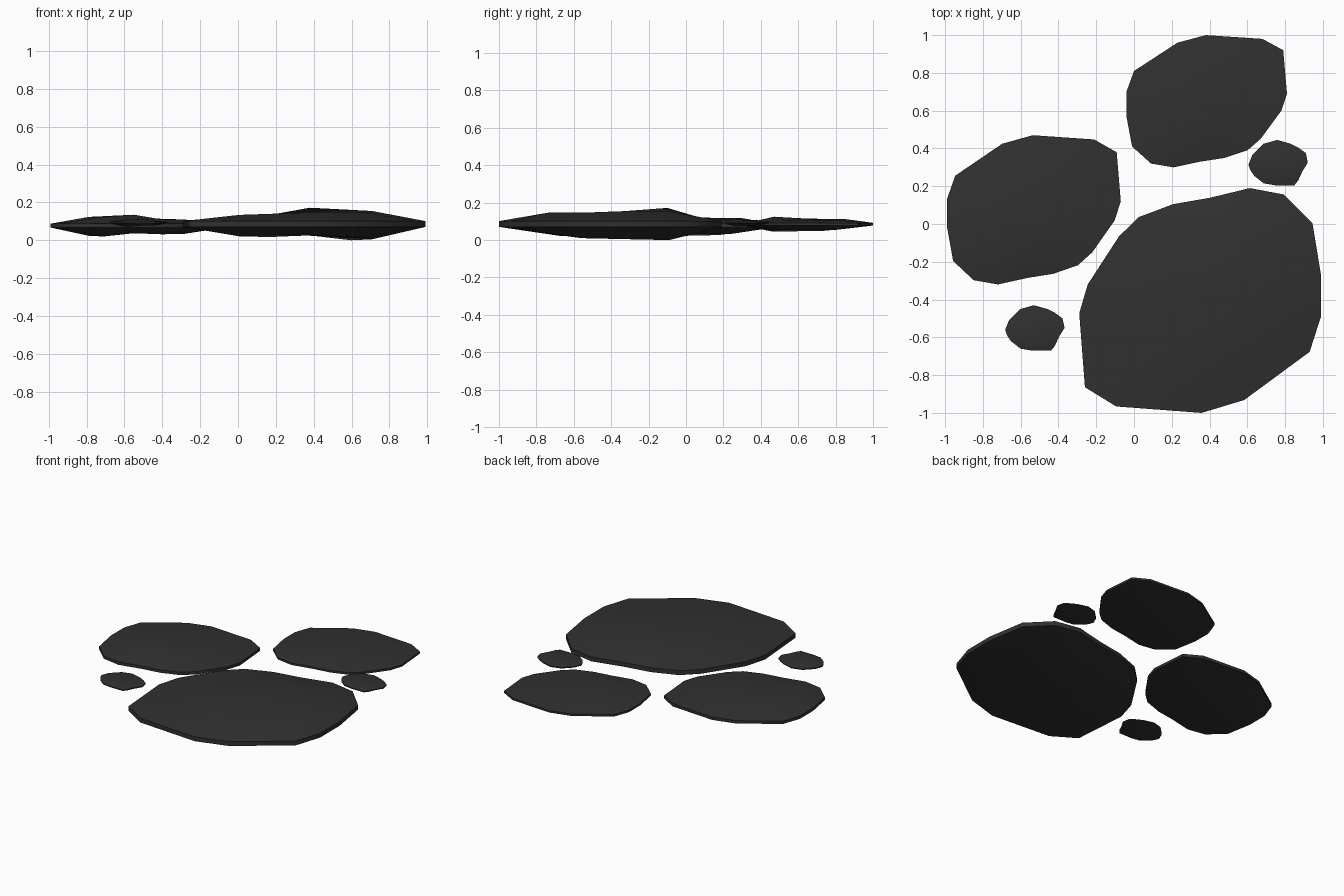
import bpy, bmesh, math

if "Cube" in bpy.data.objects:
    bpy.data.objects.remove(bpy.data.objects["Cube"])

# Plan outlines, 16 points clockwise from the left tip (list corners at 1, 5, 9, 13)
SLAB = [(-.04, .7), (0, .81), (.23, .96), (.38, 1), (.68, .98), (.79, .92), (.81, .69), (.78, .6),
        (.67, .45), (.6, .39), (.48, .35), (.35, .33), (.21, .3), (.09, .32), (-.01, .41), (-.04, .57)]
PEBBLE = [(-.68, -.56), (-.66, -.51), (-.63, -.48), (-.6, -.45), (-.53, -.43), (-.46, -.45),
          (-.42, -.47), (-.38, -.5), (-.37, -.55), (-.4, -.6), (-.42, -.645), (-.44, -.67),
          (-.54, -.67), (-.6, -.66), (-.65, -.62), (-.67, -.59)]

# Relative heights of the 3x3 inner points, rows from back to front
TOP = [(.85, .85, .78), (.9, .84, .78), (.9, 1, .78)]
BOTTOM = [(.06, .2, .12), (.03, .15, .12), (0, .15, .1)]
RIM_TOP, RIM_BOTTOM, INSET = .59, .41, .56

stone_mat = bpy.data.materials.new("dark_stone")
stone_mat.diffuse_color = (.03, .03, .03, 1)
stone_mat.use_nodes = True
stone_mat.node_tree.nodes["Principled BSDF"].inputs["Base Color"].default_value = stone_mat.diffuse_color


def normalise(pts):
    xs, ys = [p[0] for p in pts], [p[1] for p in pts]
    cx, cy = (max(xs) + min(xs)) / 2, (max(ys) + min(ys)) / 2
    hx, hy = (max(xs) - min(xs)) / 2, (max(ys) - min(ys)) / 2
    return [((x - cx) / hx, (y - cy) / hy) for x, y in pts]


def rim_index(i, j):
    """Outline index for a border cell of the 5x5 grid, None inside."""
    if i == 0:
        return 1 + j
    if j == 4:
        return 5 + i
    if i == 4:
        return 13 - j
    if j == 0:
        return (17 - i) % 16
    return None


def stone(name, outline, center, half, z0, height):
    rim = normalise(outline)
    bm = bmesh.new()

    def vert(u, v, w):
        return bm.verts.new((center[0] + half[0] * u, center[1] + half[1] * v, z0 + height * w))

    # Domed upper and lower skins sharing one outline
    borders = []
    for rim_w, inner in ((RIM_TOP, TOP), (RIM_BOTTOM, BOTTOM)):
        border = [vert(u, v, rim_w) for u, v in rim]
        grid = {}
        for i in range(5):
            for j in range(5):
                k = rim_index(i, j)
                if k is not None:
                    grid[i, j] = border[k]
                    continue
                if (i, j) == (2, 2):
                    u = v = 0
                else:
                    k = rim_index(2 + 2 * (i - 2), 2 + 2 * (j - 2))
                    u, v = rim[k][0] * INSET, rim[k][1] * INSET
                grid[i, j] = vert(u, v, inner[i - 1][j - 1])
        for i in range(4):
            for j in range(4):
                bm.faces.new((grid[i, j], grid[i + 1, j], grid[i + 1, j + 1], grid[i, j + 1]))
        borders.append(border)

    # Thin upright edge
    a, b = borders
    for k in range(16):
        n = (k + 1) % 16
        bm.faces.new((a[k], a[n], b[n], b[k]))
    bmesh.ops.recalc_face_normals(bm, faces=bm.faces)

    mesh = bpy.data.meshes.new(name)
    bm.to_mesh(mesh)
    bm.free()
    mesh.materials.append(stone_mat)
    obj = bpy.data.objects.new(name, mesh)
    bpy.context.collection.objects.link(obj)
    bpy.ops.object.select_all(action='DESELECT')
    obj.select_set(True)
    bpy.context.view_layer.objects.active = obj
    bpy.ops.object.shade_smooth_by_angle(angle=math.radians(40))


# Large slab is the same stone turned half round
stone("large_slab", SLAB, (.35, -.405), (-.64, -.595), 0, .172)
stone("left_slab", SLAB, (-.53, .075), (.46, .395), .02, .115)
stone("back_slab", SLAB, (.385, .65), (.425, .35), .045, .08)
stone("left_pebble", PEBBLE, (-.525, -.55), (.157, .12), .073, .04)
stone("right_pebble", PEBBLE, (.763, .325), (.157, .12), .073, .04)
